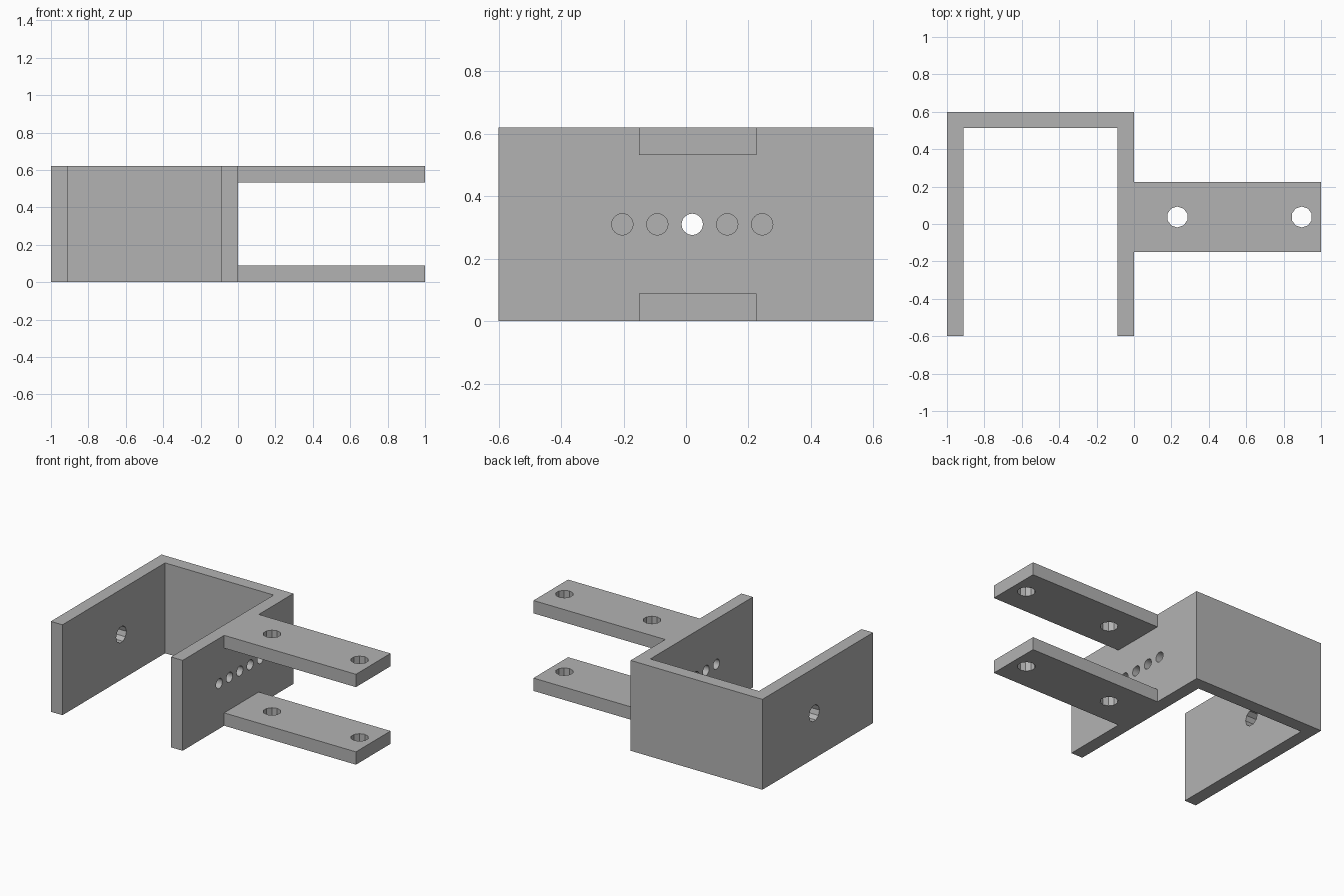
import bpy, bmesh, math

default = bpy.data.objects.get("Cube")
if default:
    bpy.data.objects.remove(default, do_unlink=True)

HEIGHT, WALL, ARM = 0.62, 0.088, 0.088
MID_Z = HEIGHT / 2
ARM_Y0, ARM_Y1 = -0.15, 0.225
ARM_MID = (ARM_Y0 + ARM_Y1) / 2

grey = bpy.data.materials.new("plain_grey")
grey.use_nodes = True
colour = (0.45, 0.45, 0.45, 1)
grey.diffuse_color = colour
grey.node_tree.nodes["Principled BSDF"].inputs["Base Color"].default_value = colour


def activate(ob):
    bpy.ops.object.select_all(action='DESELECT')
    ob.select_set(True)
    bpy.context.view_layer.objects.active = ob


def extrude_outline(name, points, height):
    bm = bmesh.new()
    face = bm.faces.new([bm.verts.new((x, y, 0)) for x, y in points])
    top = bmesh.ops.extrude_face_region(bm, geom=[face])["geom"]
    bmesh.ops.translate(bm, vec=(0, 0, height),
                        verts=[v for v in top if isinstance(v, bmesh.types.BMVert)])
    bmesh.ops.recalc_face_normals(bm, faces=bm.faces)
    mesh = bpy.data.meshes.new(name)
    bm.to_mesh(mesh)
    bm.free()
    ob = bpy.data.objects.new(name, mesh)
    bpy.context.collection.objects.link(ob)
    mesh.materials.append(grey)
    return ob


def cut(target, cutter):
    cutter.hide_render = True
    mod = target.modifiers.new("cut", 'BOOLEAN')
    mod.operation, mod.solver, mod.object = 'DIFFERENCE', 'EXACT', cutter
    activate(target)
    bpy.ops.object.modifier_apply(modifier=mod.name)
    bpy.data.objects.remove(cutter, do_unlink=True)


def drill(target, location, radius, depth, sides, along_x=False):
    turn = (0, math.pi / 2, 0) if along_x else (0, 0, 0)
    bpy.ops.mesh.primitive_cylinder_add(vertices=sides, radius=radius, depth=depth,
                                        location=location, rotation=turn)
    drill_bit = bpy.context.object
    drill_bit.data.materials.append(grey)
    cut(target, drill_bit)


# U-shaped channel with a side block, as one outline
outline = [(-1, -0.6), (-1 + WALL, -0.6), (-1 + WALL, 0.6 - WALL), (-WALL, 0.6 - WALL),
           (-WALL, -0.6), (0, -0.6), (0, ARM_Y0), (1, ARM_Y0), (1, ARM_Y1),
           (0, ARM_Y1), (0, 0.6), (-1, 0.6)]
bracket = extrude_outline("bracket", outline, HEIGHT)

# Slot that splits the side block into two arms
slot = extrude_outline("arm_slot", [(0, -0.4), (1.2, -0.4), (1.2, 0.4), (0, 0.4)],
                       HEIGHT - 2 * ARM)
slot.location.z = ARM
bpy.context.view_layer.update()
cut(bracket, slot)

# Bolt holes through both arms
for x in (0.232, 0.897):
    drill(bracket, (x, ARM_MID, MID_Z), 0.056, 1, 10)

# Row of small holes in the arm-side wall
for i in range(-2, 3):
    drill(bracket, (-WALL / 2, 0.02 + 0.112 * i, MID_Z), 0.034, 0.3, 32, along_x=True)

# Single pivot hole in the far wall
drill(bracket, (-1 + WALL / 2, ARM_MID, MID_Z), 0.056, 0.3, 10, along_x=True)

activate(bracket)
bpy.ops.object.shade_flat()
